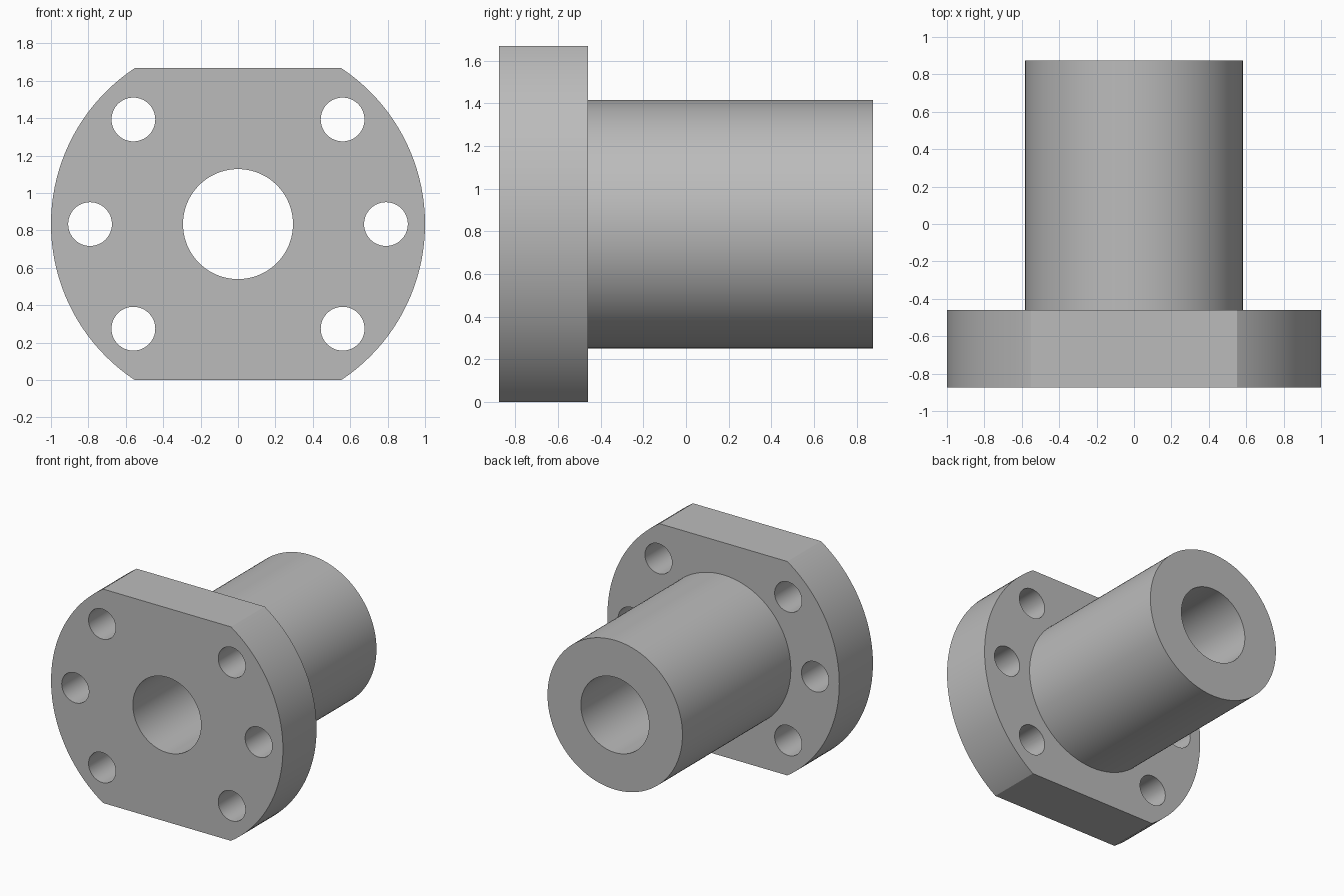
import bpy
import math
from mathutils import Matrix

if "Cube" in bpy.data.objects:
    bpy.data.objects.remove(bpy.data.objects["Cube"], do_unlink=True)

MID = 0.834            # height of the bore axis, half the flange height
FRONT, STEP, BACK = -0.875, -0.46, 0.875
FLANGE_R, SLEEVE_R, BORE_R = 1.0, 0.582, 0.294
BOLT_R, BOLT_CIRCLE = 0.117, 0.791

grey = bpy.data.materials.new("machined grey")
grey.use_nodes = True
colour = (0.5, 0.5, 0.5, 1)
grey.diffuse_color = colour
grey.node_tree.nodes["Principled BSDF"].inputs["Base Color"].default_value = colour


def rod(name, radius, y0, y1, x=0, z=MID, sides=128):
    """Cylinder lying along y."""
    bpy.ops.mesh.primitive_cylinder_add(
        vertices=sides, radius=radius, depth=y1 - y0,
        location=(x, (y0 + y1) / 2, z), rotation=(math.pi / 2, 0, 0))
    obj = bpy.context.object
    obj.name = name
    obj.data.materials.append(grey)
    return obj


def combine(target, tool, operation):
    """Apply a boolean and discard the tool."""
    mod = target.modifiers.new(operation, "BOOLEAN")
    mod.object, mod.operation, mod.solver = tool, operation, "EXACT"
    bpy.context.view_layer.objects.active = target
    bpy.ops.object.modifier_apply(modifier=mod.name)
    bpy.data.objects.remove(tool, do_unlink=True)


# Round flange trimmed to flats at top and bottom
body = rod("flanged_sleeve", FLANGE_R, FRONT, STEP)
bpy.ops.mesh.primitive_cube_add(size=1, location=(0, 0, MID))
trim = bpy.context.object
trim.data.transform(Matrix.Diagonal((3, 3, 2 * MID, 1)))
combine(body, trim, "INTERSECT")

# Sleeve behind the flange, then the bore through both
combine(body, rod("sleeve", SLEEVE_R, STEP - 0.2, BACK), "UNION")
combine(body, rod("bore_cutter", BORE_R, -1, 1), "DIFFERENCE")

# Three bolt holes on each side
for side in (0, 180):
    for step in (-45, 0, 45):
        a = math.radians(side + step)
        hole = rod("bolt_cutter", BOLT_R, -1, STEP + 0.1,
                   BOLT_CIRCLE * math.cos(a), MID + BOLT_CIRCLE * math.sin(a), 64)
        combine(body, hole, "DIFFERENCE")

# Smooth curved walls, crisp rims
bpy.ops.object.select_all(action="DESELECT")
body.select_set(True)
bpy.context.view_layer.objects.active = body
bpy.ops.object.shade_smooth_by_angle(angle=math.radians(25))
